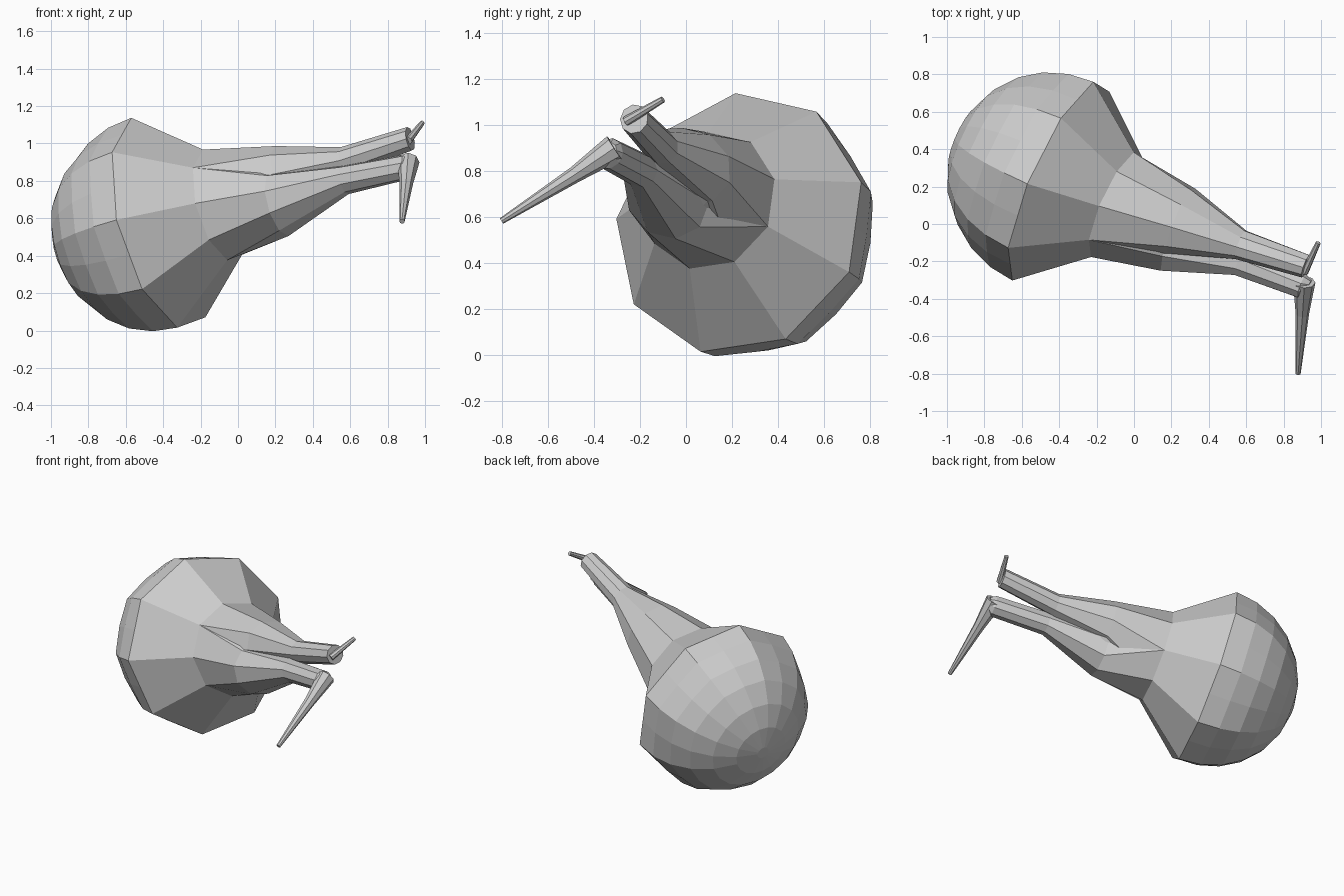
import bpy, bmesh
from math import sin, cos, pi
from mathutils import Vector

if "Cube" in bpy.data.objects:
    bpy.data.objects.remove(bpy.data.objects["Cube"])


def ring(c, axis, w, h, up, n, mid=1.0):
    """Ring of n points around c; h along up, w sideways; odd points scaled by mid."""
    axis = Vector(axis).normalized()
    up = Vector(up)
    e1 = (up - axis * up.dot(axis)).normalized()
    e2 = axis.cross(e1)
    pts = []
    for i in range(n):
        a = 2 * pi * i / n
        s = mid if i % 2 else 1.0
        pts.append(Vector(c) + (e1 * h * cos(a) + e2 * w * sin(a)) * s)
    return pts


def loft(name, rings):
    """Skin a list of equal-count rings and cap both ends."""
    bm = bmesh.new()
    rows = [[bm.verts.new(p) for p in r] for r in rings]
    n = len(rows[0])
    for a, b in zip(rows, rows[1:]):
        for i in range(n):
            j = (i + 1) % n
            bm.faces.new((a[i], a[j], b[j], b[i]))
    bm.faces.new(rows[0][::-1])
    bm.faces.new(rows[-1])
    bmesh.ops.recalc_face_normals(bm, faces=bm.faces)
    me = bpy.data.meshes.new(name)
    bm.to_mesh(me)
    bm.free()
    ob = bpy.data.objects.new(name, me)
    bpy.context.collection.objects.link(ob)
    return ob


AXIS = Vector((0.883, -0.397, 0.247)).normalized()
C0 = Vector((-0.405, 0.232, 0.573))   # widest ring
C1 = Vector((-0.10, 0.105, 0.67))     # shoulder ring
UP = (-0.16, -0.02, 0.57)
R = 0.588

EDGE = cos(pi / 9)                    # flattens 18 points to a 9-gon

# Rounded shell: rings from pole to the nine-sided rim
shell = []
for t in (86, 72, 57, 42, 28, 14, 0):
    a = t * pi / 180
    mid = EDGE + (1 - EDGE) * min(1, t / 60)
    shell.append(ring(C0 - AXIS * R * 1.02 * sin(a), AXIS, R * cos(a), R * cos(a), UP, 18, mid))
loft("rounded_shell", shell)

# Faceted shoulder between the shell rim and the split neck
NECK = ring(C1, AXIS, 0.31, 0.31, UP, 9)
loft("shoulder", [ring(C0, AXIS, R, R, UP, 9), NECK])

# Two stacked neck lobes, both growing from the shoulder ring
SPLIT = Vector((0.05, 0.5, 0.86))
A2 = (0.9, -0.33, 0.2)


def lobe(name, sign, stations):
    up = SPLIT * sign
    k = max(range(9), key=lambda i: (NECK[i] - C1).dot(up))
    rs = [NECK[k:] + NECK[:k]]
    rs += [ring(c, A2, w, h, up, 9) for c, w, h in stations]
    return loft(name, rs)


lobe("upper_neck", 1, [((0.25, 0.02, 0.82), 0.20, 0.16),
                       ((0.57, -0.11, 0.905), 0.085, 0.075),
                       ((0.92, -0.225, 1.025), 0.065, 0.065)])
lobe("lower_neck", -1, [((0.22, -0.08, 0.675), 0.20, 0.165),
                        ((0.57, -0.20, 0.805), 0.085, 0.075),
                        ((0.90, -0.335, 0.875), 0.065, 0.07),
                        ((0.94, -0.335, 0.885), 0.035, 0.04)])

# Core that closes the cleft near the body
loft("neck_core", [ring(C1, AXIS, 0.28, 0.28, SPLIT, 9),
                   ring((0.25, -0.03, 0.75), A2, 0.17, 0.12, SPLIT, 9),
                   ring((0.50, -0.135, 0.835), A2, 0.05, 0.04, SPLIT, 9)])


# Spikes at the ends of the lobes
def spike(name, pts, radii):
    pts = [Vector(p) for p in pts]
    d = pts[-1] - pts[0]
    loft(name, [ring(p, d, r, r, (1, 0, 0), 8) for p, r in zip(pts, radii)])


spike("upper_spike", [(0.91, -0.26, 1.015), (0.985, -0.10, 1.11)], (0.022, 0.014))
spike("lower_spike", [(0.91, -0.31, 0.90), (0.90, -0.48, 0.785), (0.877, -0.80, 0.583)],
      (0.06, 0.036, 0.014))
